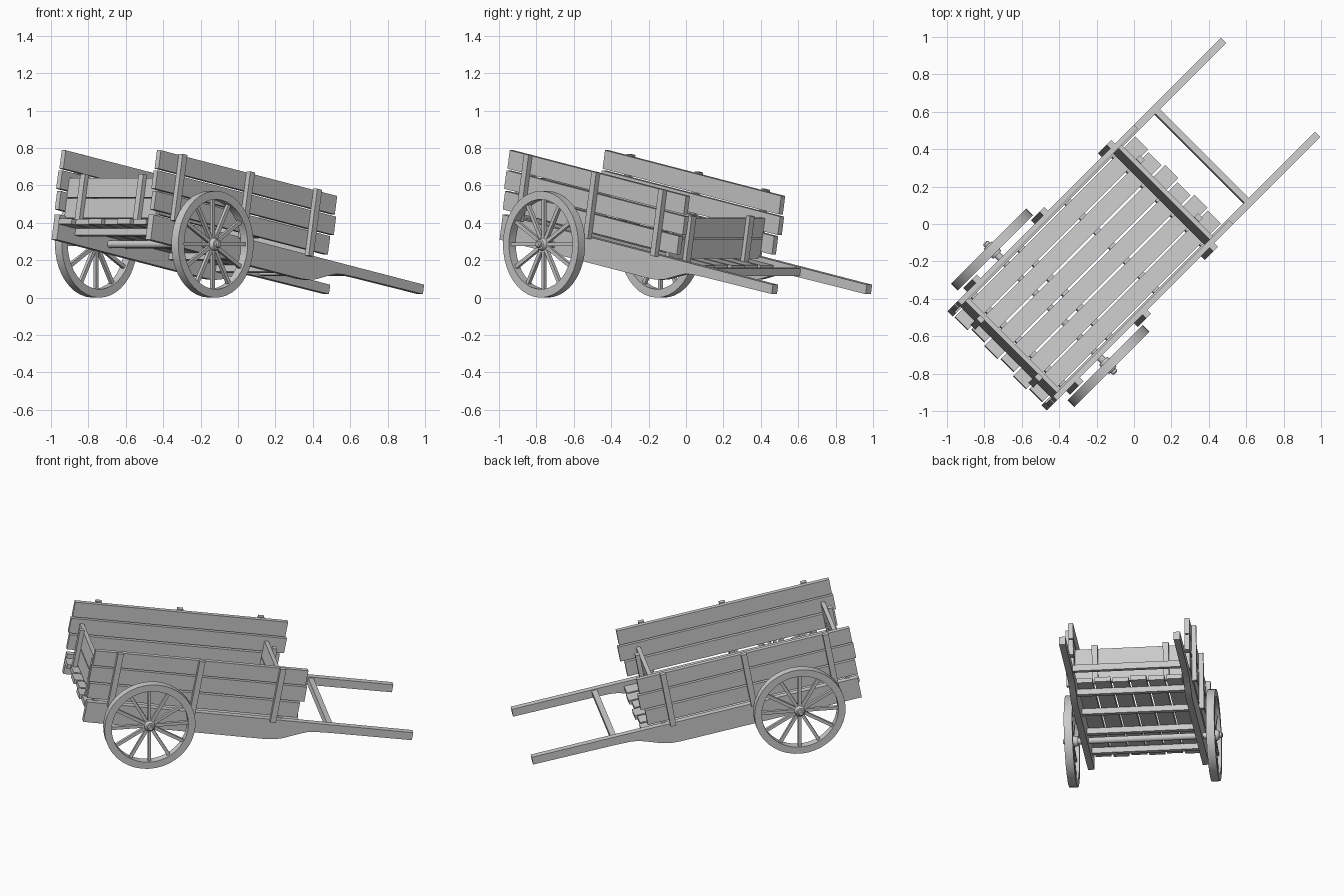
import bpy, bmesh
from math import pi, sin, cos, radians
from mathutils import Matrix, Vector

if "Cube" in bpy.data.objects:
    bpy.data.objects.remove(bpy.data.objects["Cube"])

PITCH = radians(10.4)
# Cart frame: x runs towards the handles, y to the left, z off the floor; origin on the axle
CART = (Matrix.Translation((-0.4476, -0.4476, 0.285))
        @ Matrix.Rotation(radians(45), 4, 'Z') @ Matrix.Rotation(PITCH, 4, 'Y'))


def finish(bm, name, smooth=False):
    bmesh.ops.recalc_face_normals(bm, faces=bm.faces)
    me = bpy.data.meshes.new(name)
    bm.to_mesh(me)
    bm.free()
    ob = bpy.data.objects.new(name, me)
    bpy.context.collection.objects.link(ob)
    ob.matrix_world = CART
    if smooth:
        bpy.ops.object.select_all(action='DESELECT')
        ob.select_set(True)
        bpy.context.view_layer.objects.active = ob
        bpy.ops.object.shade_smooth_by_angle(angle=radians(35))
    return ob


def add_box(bm, x, y, z, rot=Matrix()):
    size = Matrix.Diagonal((x[1] - x[0], y[1] - y[0], z[1] - z[0], 1))
    mid = Matrix.Translation((sum(x) / 2, sum(y) / 2, sum(z) / 2))
    bmesh.ops.create_cube(bm, size=1, matrix=rot @ mid @ size)


def box(name, x, y, z):
    bm = bmesh.new()
    add_box(bm, x, y, z)
    return finish(bm, name)


def add_lathe(bm, profile, cy, steps, closed):
    # profile of (radius, y) spun about the axle line
    vs = [bm.verts.new((0, cy + y, r)) for r, y in profile]
    n = len(vs)
    es = [bm.edges.new((vs[i], vs[(i + 1) % n])) for i in range(n if closed else n - 1)]
    bmesh.ops.spin(bm, geom=vs + es, cent=(0, 0, 0), axis=(0, 1, 0),
                   angle=2 * pi, steps=steps, use_merge=True)
    bmesh.ops.remove_doubles(bm, verts=bm.verts, dist=0.0002)


# Side beams: deep under the bed, curving up into slim handles
profile = [(-0.40, 0.088), (-0.40, -0.048), (0.76, -0.048), (0.82, -0.043), (0.87, -0.03),
           (0.96, 0.006), (1.01, 0.024), (1.06, 0.031), (1.16, 0.034), (1.677, 0.037),
           (1.677, 0.088)]
for side, tag in ((1, "left"), (-1, "right")):
    bm = bmesh.new()
    f = bm.faces.new([bm.verts.new((x, side * 0.335, z)) for x, z in profile])
    ext = bmesh.ops.extrude_face_region(bm, geom=[f])
    bmesh.ops.translate(bm, vec=(0, side * 0.04, 0),
                        verts=[g for g in ext['geom'] if isinstance(g, bmesh.types.BMVert)])
    finish(bm, f"{tag}_beam_handle")

    # Side boards, ends slightly staggered
    span = lambda a, b: tuple(sorted((side * a, side * b)))
    for i, (x0, x1, z0) in enumerate([(-0.405, 0.932, 0.115), (-0.415, 0.957, 0.226),
                                      (-0.41, 0.945, 0.336)]):
        box(f"{tag}_side_board_{i + 1}", (x0, x1), span(0.345, 0.375), (z0, z0 + 0.1))
    # Side posts outside the boards
    for i, x in enumerate((-0.255, 0.265, 0.78)):
        box(f"{tag}_side_post_{i + 1}", (x - 0.018, x + 0.018), span(0.374, 0.404), (0.08, 0.442))

    # Wheel: rim, hub, twelve spokes
    cy = side * 0.44
    bm = bmesh.new()
    add_lathe(bm, [(0.285, -0.026), (0.285, 0.026), (0.24, 0.026), (0.24, -0.026)], cy, 40, True)
    finish(bm, f"{tag}_wheel_rim", True)
    bm = bmesh.new()
    hub = [(0, -0.04), (0.03, -0.04), (0.034, -0.02), (0.034, 0.02), (0.027, 0.033),
           (0.018, 0.035), (0.018, 0.048), (0.012, 0.054), (0, 0.054)]
    add_lathe(bm, [(r, side * y) for r, y in hub], cy, 20, False)
    finish(bm, f"{tag}_wheel_hub", True)
    bm = bmesh.new()
    for k in range(12):
        add_box(bm, (-0.01, 0.01), (cy - 0.01, cy + 0.01), (0.02, 0.25),
                Matrix.Rotation(k * pi / 6 - PITCH, 4, 'Y'))
    finish(bm, f"{tag}_wheel_spokes")

# Axle
bm = bmesh.new()
bmesh.ops.create_cone(bm, cap_ends=True, segments=16, radius1=0.02, radius2=0.02, depth=0.9,
                      matrix=Matrix.Rotation(pi / 2, 4, 'X'))
finish(bm, "axle", True)

# Floor planks with staggered ends
for i, (a, b) in enumerate([(0, 0), (-0.012, 0.008), (0.006, -0.008),
                            (-0.006, 0.01), (0.008, -0.004), (-0.01, 0.004)]):
    y = (i - 2.5) * 0.111
    box(f"floor_plank_{i + 1}", (-0.402 + a, 0.968 + b), (y - 0.049, y + 0.049), (0.035, 0.064))

# Cross rails under the floor
for i, x in enumerate((-0.25, 0.11, 0.47, 0.83)):
    box(f"cross_rail_{i + 1}", (x - 0.02, x + 0.02), (-0.34, 0.34), (0.0, 0.036))

# End gates: two boards each, with posts on the outer face
for tag, x, d in (("rear", -0.33, -1), ("front", 0.82, 1)):
    bx = tuple(sorted((x, x + d * 0.026)))
    px = tuple(sorted((x + d * 0.025, x + d * 0.053)))
    for i, z in enumerate((0.078, 0.19)):
        box(f"{tag}_gate_board_{i + 1}", bx, (-0.345, 0.345), (z, z + 0.106))
    for i, y in enumerate((-0.22, 0.22)):
        box(f"{tag}_gate_post_{i + 1}", px, (y - 0.018, y + 0.018), (0.064, 0.312))

# Bar between the handles
box("handle_crossbar", (1.135, 1.17), (-0.336, 0.336), (0.042, 0.082))
